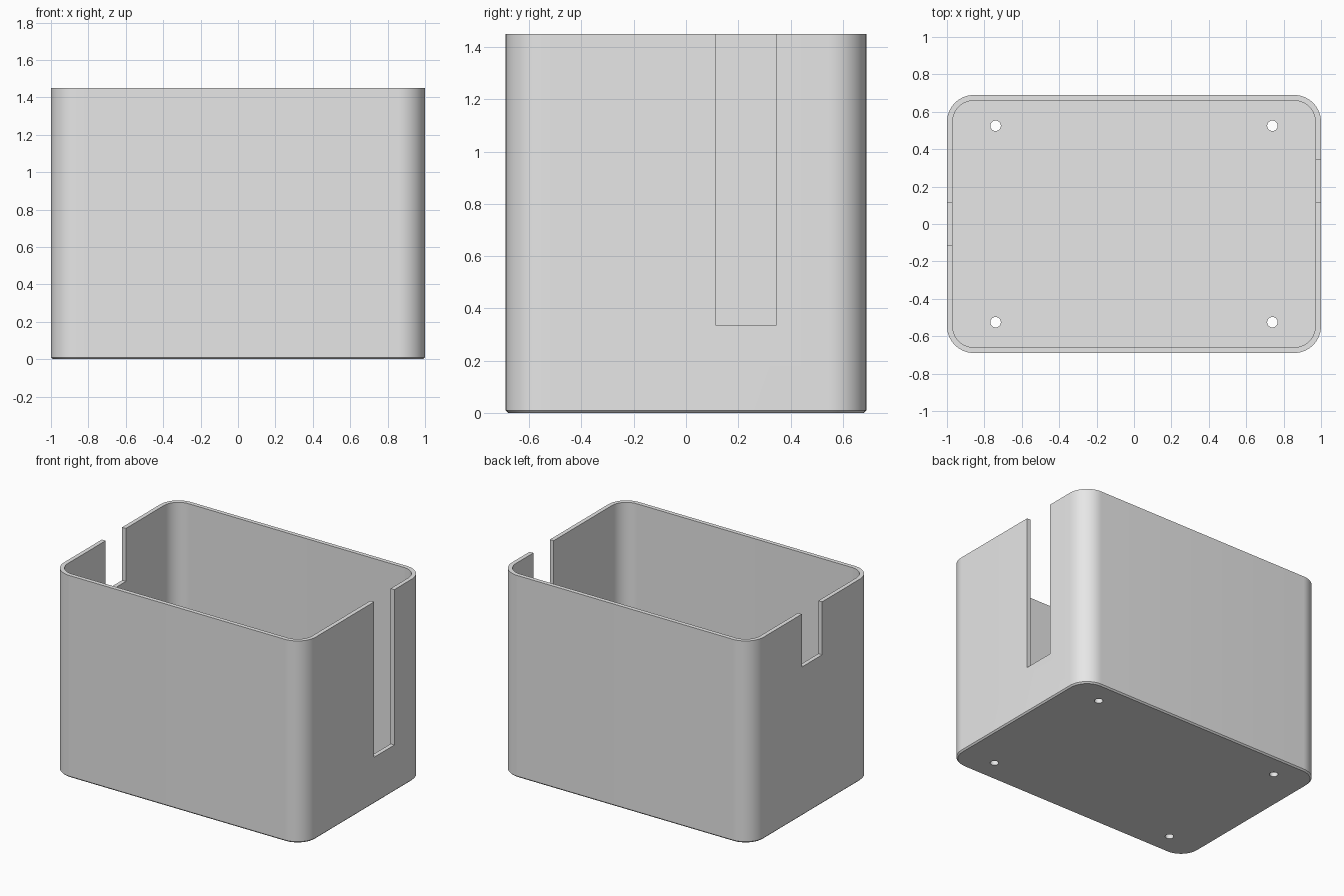
import bpy, bmesh, math

if "Cube" in bpy.data.objects:
    bpy.data.objects.remove(bpy.data.objects["Cube"])

HX, HY, H = 1.0, 0.69, 1.45      # outer half sizes and height
WALL, FLOOR, CHAMFER = 0.03, 0.03, 0.01
RADIUS, SEG = 0.145, 14

grey = bpy.data.materials.new("light grey")
grey.diffuse_color = (0.8, 0.8, 0.8, 1)
grey.use_nodes = True
grey.node_tree.nodes["Principled BSDF"].inputs["Base Color"].default_value = grey.diffuse_color


def make_object(name, bm):
    bmesh.ops.recalc_face_normals(bm, faces=bm.faces)
    mesh = bpy.data.meshes.new(name)
    bm.to_mesh(mesh)
    bm.free()
    mesh.materials.append(grey)
    obj = bpy.data.objects.new(name, mesh)
    bpy.context.collection.objects.link(obj)
    return obj


def rounded_ring(bm, inset, z):
    """Rounded rectangle outline, moved inwards by inset."""
    r = RADIUS - inset
    cx, cy = HX - RADIUS, HY - RADIUS
    ring = []
    for k, (sx, sy) in enumerate([(1, 1), (-1, 1), (-1, -1), (1, -1)]):
        for i in range(SEG + 1):
            a = math.pi / 2 * (k + i / SEG)
            ring.append(bm.verts.new((sx * cx + r * math.cos(a),
                                      sy * cy + r * math.sin(a), z)))
    return ring


def slot_cutter(x, y0, y1, z0):
    bm = bmesh.new()
    bmesh.ops.create_cube(bm, size=1)
    z1 = H + 0.1
    for v in bm.verts:
        v.co = (x + v.co.x * 0.2, (y0 + y1) / 2 + v.co.y * (y1 - y0),
                (z0 + z1) / 2 + v.co.z * (z1 - z0))
    return make_object("slot_cutter", bm)


def hole_cutter(x, y):
    bm = bmesh.new()
    bmesh.ops.create_cone(bm, cap_ends=True, segments=32,
                          radius1=0.028, radius2=0.028, depth=0.2)
    bmesh.ops.translate(bm, verts=bm.verts, vec=(x, y, 0))
    return make_object("hole_cutter", bm)


# Open box: chamfered foot, outer wall, rim, inner wall, floor
bm = bmesh.new()
rings = [rounded_ring(bm, i, z) for i, z in
         [(CHAMFER, 0), (0, CHAMFER), (0, H), (WALL, H), (WALL, FLOOR)]]
for a, b in zip(rings, rings[1:]):
    for i in range(len(a)):
        j = (i + 1) % len(a)
        bm.faces.new((a[i], a[j], b[j], b[i]))
bm.faces.new(rings[0])
bm.faces.new(rings[-1])
box = make_object("open_box", bm)

# Long slot in the right wall, short slot in the left wall, four screw holes
cutters = [slot_cutter(HX, 0.115, 0.345, 0.335),
           slot_cutter(-HX, -0.115, 0.115, 1.07)]
cutters += [hole_cutter(sx * 0.74, sy * 0.525) for sx in (-1, 1) for sy in (-1, 1)]

bpy.context.view_layer.objects.active = box
box.select_set(True)
for c in cutters:
    c.hide_render = True
    mod = box.modifiers.new("cut", 'BOOLEAN')
    mod.operation = 'DIFFERENCE'
    mod.solver = 'EXACT'
    mod.object = c
    bpy.ops.object.modifier_apply(modifier=mod.name)
for c in cutters:
    bpy.data.objects.remove(c, do_unlink=True)

bpy.ops.object.shade_smooth_by_angle(angle=math.radians(30))
